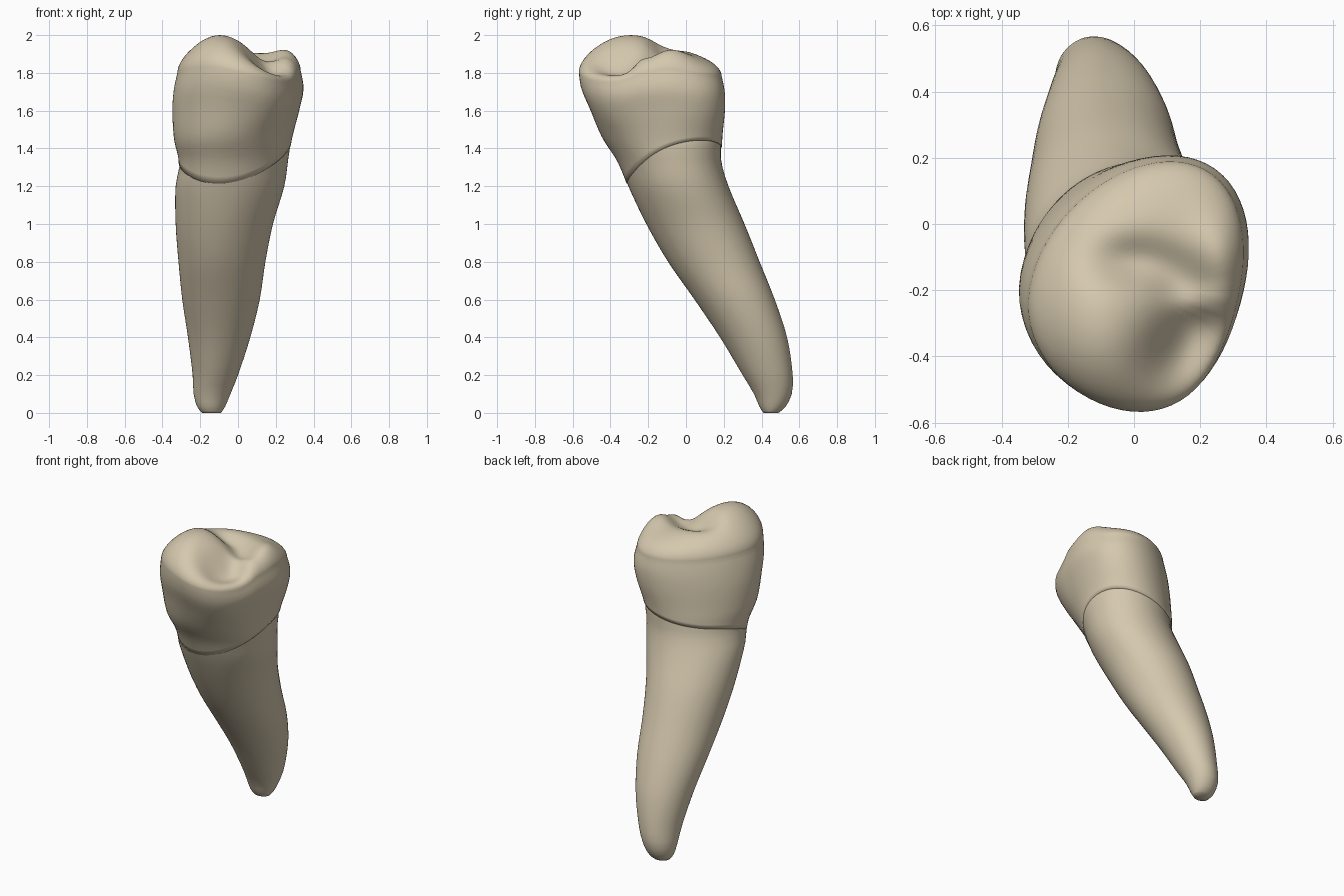
import bpy, bmesh
from math import sin, cos, pi, exp

cube = bpy.data.objects.get("Cube")
if cube:
    bpy.data.objects.remove(cube)

SEGMENTS = 64
CAP_Z = 1.78         # height where the crown wall turns into the chewing surface

# Section rows: height, x min, x max, y min, y max
ROOT = [
    (0.00, -.19, -.09, .41, .49), (0.03, -.215, -.07, .39, .525),
    (0.10, -.235, -.04, .36, .56), (0.20, -.24, 0.0, .30, .565),
    (0.40, -.265, .065, .18, .535), (0.60, -.295, .115, .045, .47),
    (0.80, -.315, .145, -.095, .39), (1.00, -.33, .185, -.21, .31),
    (1.20, -.33, .245, -.305, .225), (1.33, -.308, .264, -.355, .187),
    (1.45, -.325, .276, -.425, .182), (1.52, -.30, .25, -.40, .15),
]
CROWN = [
    (1.15, -.33, .235, -.29, .24), (1.33, -.314, .27, -.363, .193),
    (1.45, -.34, .285, -.44, .192), (1.60, -.35, .325, -.51, .206),
    (1.70, -.342, .345, -.555, .205), (1.80, -.318, .325, -.57, .185),
]
# Cusps (raised) and fissures (sunken): x, y, height, x spread, y spread
RELIEF = [
    (-.11, -.32, .096, .135, .20),   # main cusp
    (.27, -.09, .055, .07, .09),     # small cusp
    (.18, -.31, -.085, .07, .08),    # front scoop
    (.12, -.42, -.06, .07, .07),     # front scoop, outer end
    (-.01, -.11, -.06, .08, .05),    # central basin
    (.13, -.16, -.05, .07, .06),     # basin extension
    (.22, -.24, .03, .07, .03),      # ridge between basin and scoop
]


def section(table, z):
    """Smoothly interpolated section bounds at height z."""
    last = len(table) - 2
    i = max([k for k in range(last + 1) if table[k][0] <= z], default=0)
    a, b = table[i], table[i + 1]
    p, n = table[max(i - 1, 0)], table[min(i + 2, last + 1)]
    h = b[0] - a[0]
    t = (z - a[0]) / h
    out = []
    for c in range(1, 5):
        m0 = (b[c] - p[c]) / (b[0] - p[0]) * h
        m1 = (n[c] - a[c]) / (n[0] - a[0]) * h
        s = t * t * (3 - 2 * t)
        out.append(a[c] + (b[c] - a[c]) * s
                   + m0 * t * (1 - t) ** 2 - m1 * t * t * (1 - t))
    return out


def ramp(z, low, high):
    w = min(max((z - low) / (high - low), 0), 1)
    return w * w * (3 - 2 * w)


def oval(table, z, angle, scale=1.0):
    """Oval leaning diagonally; the crown's ends shift towards its left."""
    x0, x1, y0, y1 = section(table, z)
    s = scale * sin(angle + .06 + .16 * ramp(z, 1.0, 1.65))
    shift = (.085 if s < 0 else .035) * s * s * ramp(z, 1.3, 1.65)
    return ((x0 + x1) / 2 + scale * (x1 - x0) / 2 * cos(angle) + shift,
            (y0 + y1) / 2 + (y1 - y0) / 2 * s, z)


def relief(point):
    """Push crown points up or down by the cusps and fissures."""
    x, y, z = point
    lift = sum(a * exp(-((x - cx) / sx) ** 2 / 2 - ((y - cy) / sy) ** 2 / 2)
               for cx, cy, a, sx, sy in RELIEF)
    return x, y, z + ramp(z, 1.45, CAP_Z + .06) * lift


def loft(name, rings, material):
    """Skin closed rings from bottom to top and close both ends."""
    bm = bmesh.new()
    loops = [[bm.verts.new(p) for p in ring] for ring in rings]
    for low, high in zip(loops, loops[1:]):
        for j in range(SEGMENTS):
            k = (j + 1) % SEGMENTS
            bm.faces.new((low[j], low[k], high[k], high[j]))
    bm.faces.new(loops[0][::-1])
    bm.faces.new(loops[-1])
    bmesh.ops.recalc_face_normals(bm, faces=bm.faces)
    mesh = bpy.data.meshes.new(name)
    bm.to_mesh(mesh)
    bm.free()
    mesh.materials.append(material)
    mesh.polygons.foreach_set("use_smooth", [True] * len(mesh.polygons))
    obj = bpy.data.objects.new(name, mesh)
    bpy.context.collection.objects.link(obj)


ivory = bpy.data.materials.new("ivory")
ivory.use_nodes = True
colour = (0.66, 0.575, 0.42, 1)
ivory.diffuse_color = colour
shader = ivory.node_tree.nodes["Principled BSDF"]
shader.inputs["Base Color"].default_value = colour
shader.inputs["Roughness"].default_value = 0.6

angles = [2 * pi * j / SEGMENTS for j in range(SEGMENTS)]

# Root: leaning taper, its top hidden inside the crown
heights = [0, .01, .02, .035, .06] + [.1 + .05 * k for k in range(29)]
loft("root", [[oval(ROOT, z, a) for a in angles] for z in heights], ivory)


# Crown wall: starts on a wavy neck line
def neck(a):
    return 1.34 + .09 * sin(a) + .05 * cos(a) + .03 * cos(2 * a)


STEPS = 16
# Small inward lip under the neck edge
rings = [[oval(CROWN, neck(a), a, .95) for a in angles]]
for i in range(STEPS + 1):
    rings.append([relief(oval(CROWN, neck(a) + (CAP_Z - neck(a)) * i / STEPS, a))
                  for a in angles])

# Chewing surface: dome shaped by the cusps and fissures
RINGS = 28
for i in range(1, RINGS):
    r = cos(pi / 2 * i / RINGS)
    dome = .13 * (1 - r ** 2.8) ** .53
    ring = []
    for a in angles:
        x, y, _ = oval(CROWN, CAP_Z, a, r)
        ring.append(relief((x, y, CAP_Z + dome)))
    rings.append(ring)
loft("crown", rings, ivory)
